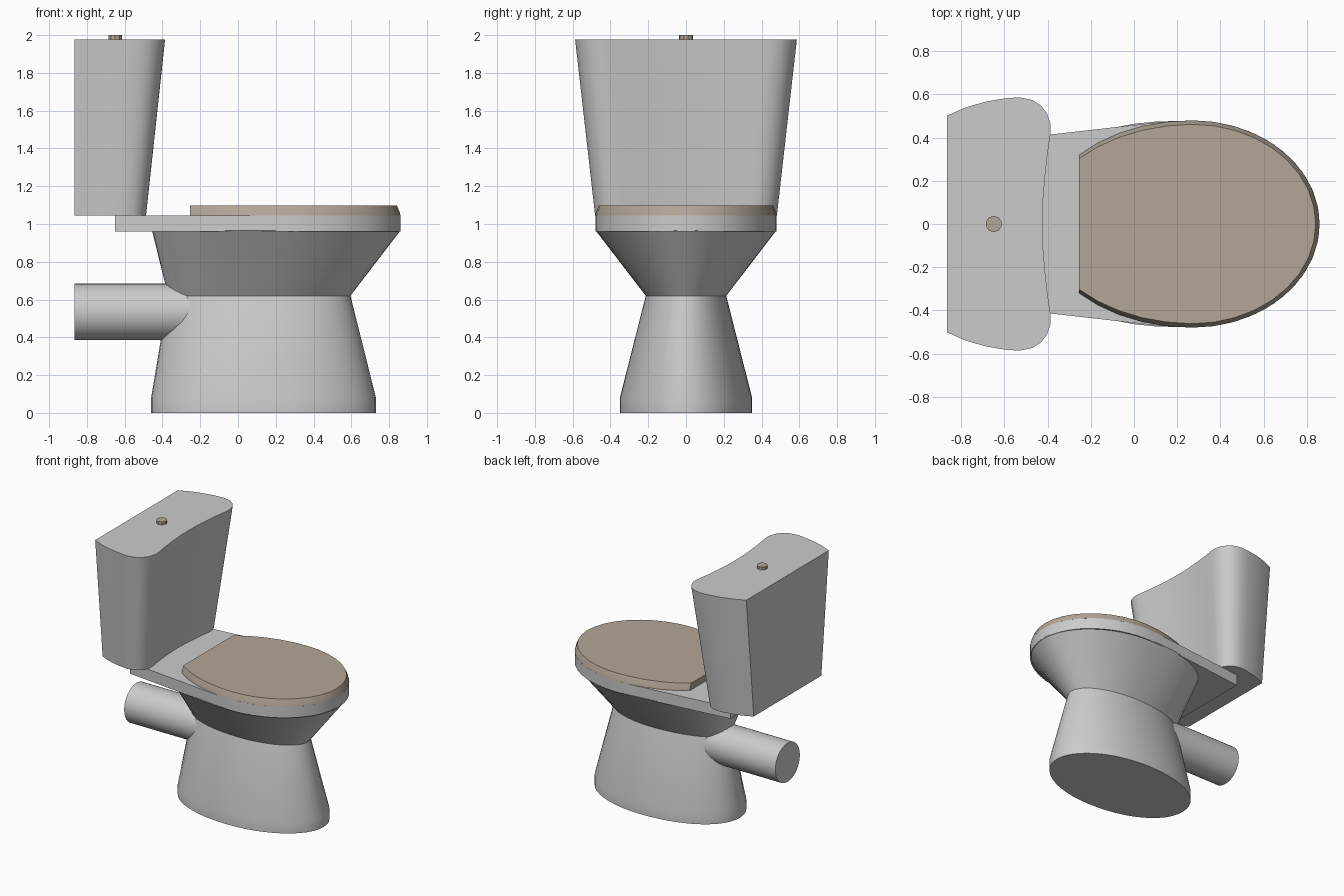
import bpy
from math import sin, cos, pi, radians, asin

if "Cube" in bpy.data.objects:
    bpy.data.objects.remove(bpy.data.objects["Cube"])


def loft(name, rings, smooth=30, mat=None):
    """Skin a stack of equal-sized horizontal rings and cap both ends."""
    n = len(rings[0])
    verts = [p for r in rings for p in r]
    faces = [tuple(reversed(range(n))),
             tuple(range(len(verts) - n, len(verts)))]
    for k in range(len(rings) - 1):
        for i in range(n):
            j = (i + 1) % n
            faces.append((k*n + i, k*n + j, k*n + n + j, k*n + n + i))
    mesh = bpy.data.meshes.new(name)
    mesh.from_pydata(verts, [], faces)
    ob = bpy.data.objects.new(name, mesh)
    bpy.context.collection.objects.link(ob)
    finish(ob, smooth, mat)
    return ob


def finish(ob, smooth=30, mat=None):
    bpy.ops.object.select_all(action='DESELECT')
    ob.select_set(True)
    bpy.context.view_layer.objects.active = ob
    bpy.ops.object.shade_smooth_by_angle(angle=radians(smooth))
    if mat:
        ob.data.materials.append(mat)


def flat(outline, z):
    return [(x, y, z) for x, y in outline]


def mirrored(half):
    """Close a y >= 0 half outline (front to back) into a full loop."""
    return half + [(x, -y) for x, y in reversed(half) if y > 1e-4]


def egg(x0, x1, cx, ry, e=2.0, n=48):
    """Oval with its widest point at cx; e > 2 squares off the rear."""
    pts = []
    for i in range(n):
        c, s = cos(2*pi*i/n), sin(2*pi*i/n)
        p = 1.0 if c >= 0 else 2/e
        sy = 1 if s >= 0 else -1
        x = cx + (x1 - cx)*c if c >= 0 else cx - (cx - x0)*abs(c)**p
        pts.append((x, ry*sy*abs(s)**p))
    return pts


brown = bpy.data.materials.new("brown")
brown.diffuse_color = (0.45, 0.38, 0.31, 1)
brown.use_nodes = True
brown.node_tree.nodes["Principled BSDF"].inputs["Base Color"].default_value = brown.diffuse_color

# Pedestal foot
foot = egg(-0.46, 0.73, 0.15, 0.35, 2.1)
loft("pedestal", [flat(foot, 0), flat(foot, 0.08),
                  flat(egg(-0.37, 0.595, 0.15, 0.213, 2.0), 0.62)])

# Bowl
loft("bowl", [flat(egg(-0.37, 0.595, 0.15, 0.213, 2.0), 0.62),
              flat(egg(-0.455, 0.86, 0.24, 0.478, 2.5), 0.965)])

# Rim plate with straight tapering sides running back under the tank
front = [(0.27 + 0.59*cos(a), 0.48*sin(a)) for a in [pi/2*i/10 for i in range(11)]]
rim = mirrored(front + [(0.13, 0.473), (-0.65, 0.385)])
loft("rim", [flat(rim, 0.96), flat(rim, 1.046)])


# Lid, cut straight at the back, with a chamfered top edge
def lid_outline(d):
    a_end = asin((0.525 - d*0.0)/0.704)
    half = [(0.27 + (0.59 - d)*cos(pi/2*i/9), (0.48 - d)*sin(pi/2*i/9)) for i in range(10)]
    half += [(0.27 - 0.704*sin(a_end*i/5), (0.48 - d)*cos(a_end*i/5) - d*0.3*i/5)
             for i in range(1, 6)]
    return mirrored(half)


loft("lid", [flat(lid_outline(0), 1.046), flat(lid_outline(0.003), 1.06),
             flat(lid_outline(0.018), 1.097)], 25, brown)

# Tank: concave front, rounded corners, tapering downwards from a flat back
half = [(-0.424, 0), (-0.421, 0.11), (-0.412, 0.22), (-0.4, 0.33), (-0.386, 0.42),
        (-0.387, 0.465), (-0.402, 0.51), (-0.43, 0.548), (-0.47, 0.574), (-0.53, 0.587),
        (-0.6, 0.582), (-0.69, 0.566), (-0.78, 0.54), (-0.866, 0.502)]
top = mirrored(half)
bottom = [(-0.866 + (x + 0.866)*0.79, y*0.82) for x, y in top]
loft("tank", [flat(bottom, 1.046), flat(top, 1.977)], 35)

# Flush button
bpy.ops.mesh.primitive_cylinder_add(vertices=10, radius=0.038, depth=0.04,
                                    location=(-0.65, 0, 1.98))
bpy.context.object.name = "flush_button"
finish(bpy.context.object, 30, brown)

# Waste pipe
bpy.ops.mesh.primitive_cylinder_add(vertices=32, radius=0.15, depth=0.72,
                                    location=(-0.506, 0, 0.535), rotation=(0, pi/2, 0))
bpy.context.object.name = "waste_pipe"
finish(bpy.context.object)
